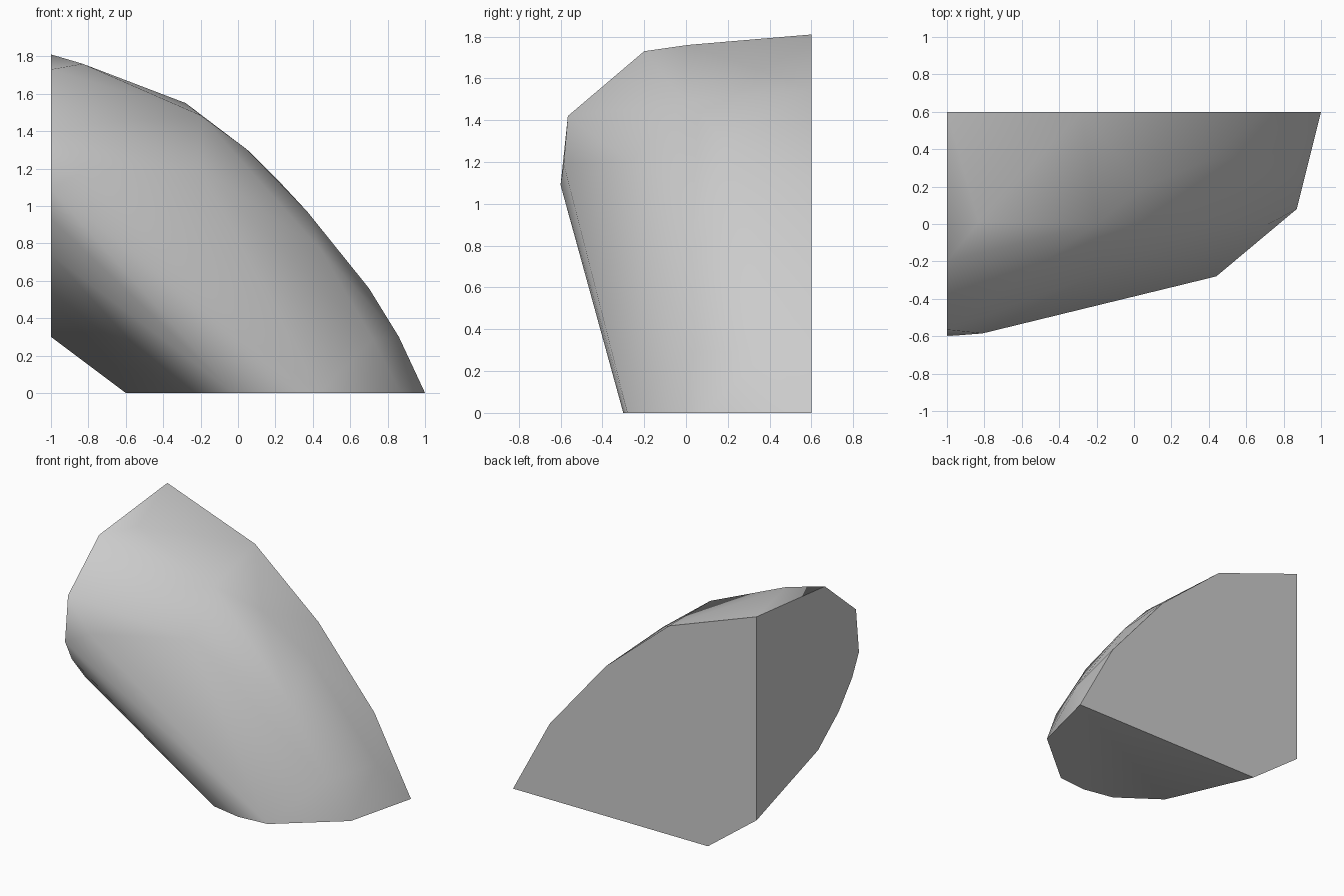
import bpy
import bmesh
from math import radians
from mathutils import Vector

default_cube = bpy.data.objects.get("Cube")
if default_cube:
    bpy.data.objects.remove(default_cube, do_unlink=True)

BACK = 0.6    # flat cut at the rear
SIDE = -1.0   # flat cut at the right-hand side

# Outlines of the three flat cuts, each given in its own plane
back_profile = [(-1, 1.81), (-0.28, 1.55), (0.24, 1.11), (0.7, 0.56),
                (1, 0), (-0.6, 0), (-1, 0.3)]                      # x, z
side_profile = [(-0.2, 1.73), (-0.565, 1.42), (-0.6, 1.09),
                (-0.52, 0.93), (-0.365, 0.74), (-0.12, 0.545)]     # y, z
base_profile = [(0.87, 0.08), (0.44, -0.28), (0.21, -0.3),
                (-0.02, -0.255), (-0.32, -0.04)]                   # x, y

# Bulging points on the weathered front
front_points = [(-0.83, 0.01, 1.76), (-0.2, 0, 1.485), (0.05, 0.2, 1.3),
                (0.37, 0.33, 0.97), (0.86, 0.4, 0.3), (0.72, 0, 0.29),
                (0.44, 0, 0.77), (-0.2, -0.27, 1.2), (-0.81, -0.585, 1.19)]

points = [Vector((x, BACK, z)) for x, z in back_profile]
points += [Vector((SIDE, y, z)) for y, z in side_profile]
points += [Vector((x, y, 0)) for x, y in base_profile]
points += [Vector(p) for p in front_points]

# Wrap the outlines into one solid boulder
bm = bmesh.new()
for point in points:
    bm.verts.new(point)
hull = bmesh.ops.convex_hull(bm, input=bm.verts)
loose = {g for g in hull["geom_interior"] + hull["geom_unused"]
         if isinstance(g, bmesh.types.BMVert)}
bmesh.ops.delete(bm, geom=list(loose), context='VERTS')
bmesh.ops.dissolve_limit(bm, angle_limit=radians(0.5),
                         verts=bm.verts, edges=bm.edges)
bmesh.ops.recalc_face_normals(bm, faces=bm.faces)

mesh = bpy.data.meshes.new("boulder")
bm.to_mesh(mesh)
bm.free()
boulder = bpy.data.objects.new("boulder", mesh)
bpy.context.collection.objects.link(boulder)

# Plain stone colour
stone = bpy.data.materials.new("grey_stone")
stone.use_nodes = True
colour = (0.6, 0.6, 0.6, 1)
stone.diffuse_color = colour
stone.node_tree.nodes["Principled BSDF"].inputs["Base Color"].default_value = colour
mesh.materials.append(stone)

# Smooth front, crisp cut edges
bpy.ops.object.select_all(action='DESELECT')
boulder.select_set(True)
bpy.context.view_layer.objects.active = boulder
bpy.ops.object.shade_smooth_by_angle(angle=radians(40))
